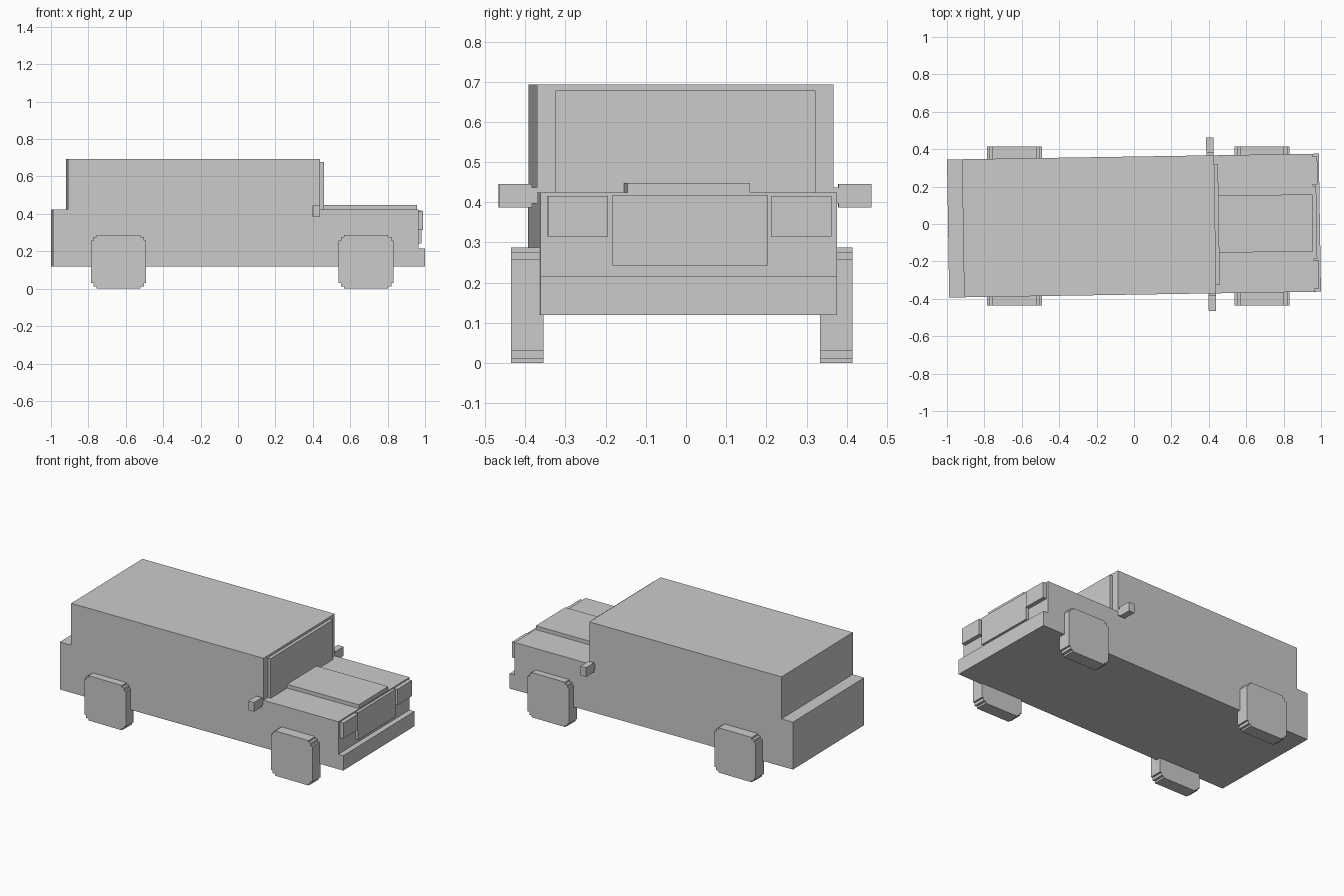
import bpy
from mathutils import Matrix

if "Cube" in bpy.data.objects:
    bpy.data.objects.remove(bpy.data.objects["Cube"])

# The body sits slightly turned about z relative to the wheels
TURN = Matrix.Translation((0, -0.0085, 0)) @ Matrix.Rotation(0.0157, 4, 'Z')


def prism(name, profile, y0, y1, matrix):
    """Extrude an x-z outline (counter-clockwise from -y) along y."""
    n = len(profile)
    verts = [(x, y, z) for y in (y0, y1) for x, z in profile]
    faces = [list(range(n)), list(range(2 * n - 1, n - 1, -1))]
    faces += [[(i + 1) % n, i, i + n, (i + 1) % n + n] for i in range(n)]
    mesh = bpy.data.meshes.new(name)
    mesh.from_pydata([matrix @ Matrix.Translation(v).translation for v in verts], [], faces)
    mesh.update()
    obj = bpy.data.objects.new(name, mesh)
    bpy.context.collection.objects.link(obj)
    return obj


def box(name, x0, x1, y0, y1, z0, z1):
    return prism(name, [(x0, z0), (x1, z0), (x1, z1), (x0, z1)], y0, y1, TURN)


# Body: boot step, cab, bonnet shelf and front bumper in one outline
body = [(-0.994, 0.12), (0.994, 0.12), (0.994, 0.215), (0.959, 0.215),
        (0.959, 0.424), (0.434, 0.424), (0.434, 0.693), (-0.914, 0.693),
        (-0.914, 0.424), (-0.994, 0.424)]
prism("body", body, -0.369, 0.369, TURN)

# Windscreen and raised bonnet panel
box("windscreen", 0.43, 0.454, -0.3235, 0.3235, 0.418, 0.678)
box("bonnet_panel", 0.44, 0.956, -0.1525, 0.1525, 0.42, 0.448)

# Grille and headlights
box("grille", 0.95, 0.977, -0.19, 0.196, 0.243, 0.418)
for side, y in (("right", -0.276), ("left", 0.28)):
    box(side + "_headlight", 0.95, 0.985, y - 0.075, y + 0.075, 0.315, 0.416)

# Door mirrors on short stubs
for side, s in (("right", -1), ("left", 1)):
    a, b, c = sorted((s * 0.36, s * 0.384)), sorted((s * 0.381, s * 0.464)), 0.4125
    box(side + "_mirror_stub", c - 0.019, c + 0.019, *a, 0.397, 0.437)
    box(side + "_mirror", c - 0.02, c + 0.02, *b, 0.387, 0.446)

# Wheels: blocky outline with stepped corners
corner = [(0.147, 0.114), (0.135, 0.114), (0.135, 0.132), (0.118, 0.132), (0.118, 0.1435)]
outline = (corner + [(-x, z) for x, z in reversed(corner)]
           + [(-x, -z) for x, z in corner] + [(x, -z) for x, z in reversed(corner)])
for end, x in (("rear", -0.638), ("front", 0.685)):
    for side, y0, y1 in (("right", -0.435, -0.355), ("left", 0.333, 0.415)):
        prism(end + "_" + side + "_wheel", outline, y0, y1,
              Matrix.Translation((x, 0, 0.1435)))
